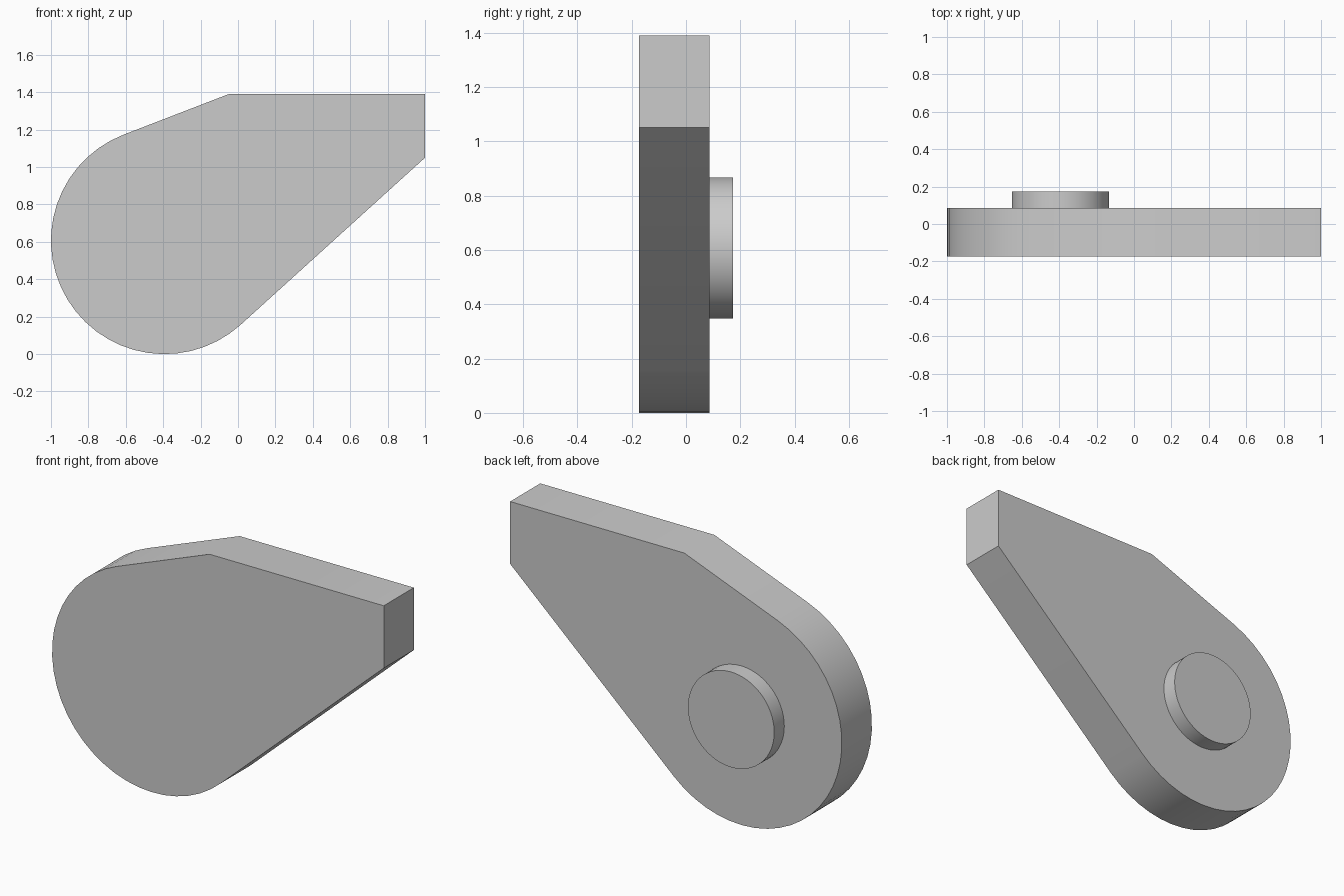
import bpy
import bmesh
from math import atan2, acos, cos, sin, hypot, radians, tau

cube = bpy.data.objects.get("Cube")
if cube:
    bpy.data.objects.remove(cube, do_unlink=True)

grey = bpy.data.materials.new("plain grey")
grey.use_nodes = True
colour = (0.6, 0.6, 0.6, 1)
grey.diffuse_color = colour
grey.node_tree.nodes["Principled BSDF"].inputs["Base Color"].default_value = colour

CX, CZ, R = -0.393, 0.607, 0.607


def arc(radius, start, end, steps):
    return [(CX + radius * cos(start + (end - start) * i / steps),
             CZ + radius * sin(start + (end - start) * i / steps))
            for i in range(steps + 1)]


def tangent_angle(x, z, side):
    """Angle on the round end where a line from (x, z) touches it."""
    dx, dz = x - CX, z - CZ
    return atan2(dz, dx) + side * acos(R / hypot(dx, dz))


def extrude_profile(name, points, y0, y1):
    bm = bmesh.new()
    face = bm.faces.new([bm.verts.new((x, y0, z)) for x, z in points])
    result = bmesh.ops.extrude_face_region(bm, geom=[face])
    verts = [v for v in result["geom"] if isinstance(v, bmesh.types.BMVert)]
    bmesh.ops.translate(bm, verts=verts, vec=(0, y1 - y0, 0))
    bmesh.ops.recalc_face_normals(bm, faces=bm.faces)
    mesh = bpy.data.meshes.new(name)
    bm.to_mesh(mesh)
    bm.free()
    mesh.materials.append(grey)
    obj = bpy.data.objects.new(name, mesh)
    bpy.context.collection.objects.link(obj)
    bpy.ops.object.select_all(action="DESELECT")
    obj.select_set(True)
    bpy.context.view_layer.objects.active = obj
    bpy.ops.object.shade_smooth_by_angle(angle=radians(30))
    return obj


# Lever plate: round end running tangentially into a blunt tip
shoulder, tip_low, tip_high = (-0.05, 1.39), (1, 1.05), (1, 1.39)
round_end = arc(R, tangent_angle(*shoulder, 1), tau + tangent_angle(*tip_low, -1), 28)
extrude_profile("lever_plate", round_end + [tip_low, tip_high, shoulder], -0.173, 0.086)

# Pivot boss on the back, concentric with the round end
extrude_profile("pivot_boss", arc(0.26, 0, tau, 64)[:-1], 0.086, 0.173)
